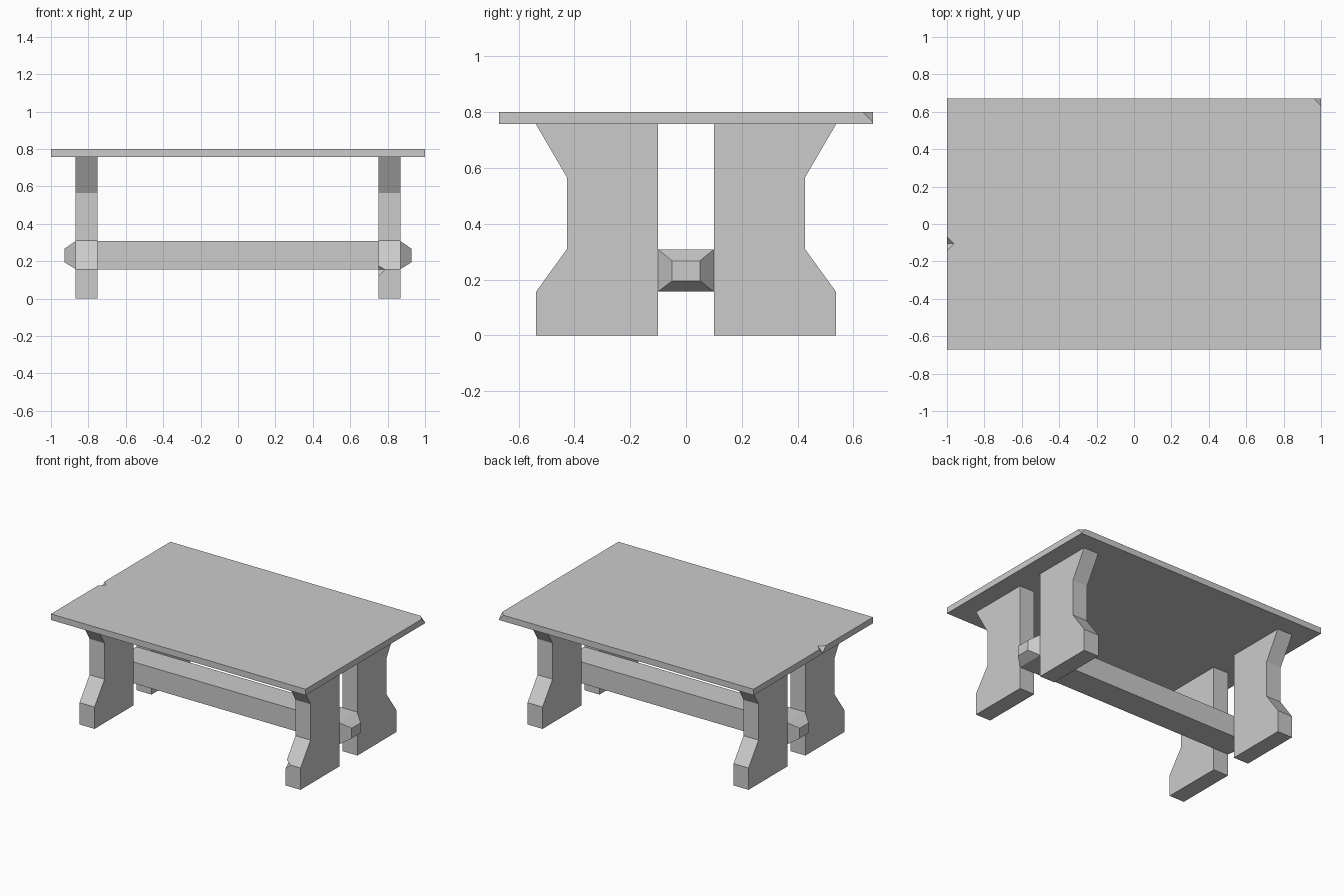
import bpy
import bmesh

cube = bpy.data.objects.get("Cube")
if cube:
    bpy.data.objects.remove(cube, do_unlink=True)

grey = bpy.data.materials.new("plain grey")
grey.use_nodes = True
colour = (0.6, 0.6, 0.6, 1)
grey.diffuse_color = colour
grey.node_tree.nodes["Principled BSDF"].inputs["Base Color"].default_value = colour


def loft(name, sections):
    """Skin a closed solid through matching rings of points."""
    bm = bmesh.new()
    rings = [[bm.verts.new(p) for p in ring] for ring in sections]
    n = len(rings[0])
    for a, b in zip(rings, rings[1:]):
        for i in range(n):
            j = (i + 1) % n
            bm.faces.new((a[i], a[j], b[j], b[i]))
    bm.faces.new(rings[0])
    bm.faces.new(rings[-1])
    bmesh.ops.recalc_face_normals(bm, faces=bm.faces)
    mesh = bpy.data.meshes.new(name)
    bm.to_mesh(mesh)
    bm.free()
    mesh.materials.append(grey)
    obj = bpy.data.objects.new(name, mesh)
    bpy.context.collection.objects.link(obj)
    return obj


def rectangle(x, half_y, low, high):
    return [(x, -half_y, low), (x, half_y, low), (x, half_y, high), (x, -half_y, high)]


def chip(target, place, size=0.037):
    """Nick an edge or corner with a hidden eight-sided cutter."""
    bm = bmesh.new()
    for axis in range(3):
        for sign in (-1, 1):
            p = list(place)
            p[axis] += sign * size
            bm.verts.new(p)
    bmesh.ops.convex_hull(bm, input=bm.verts)
    bmesh.ops.recalc_face_normals(bm, faces=bm.faces)
    mesh = bpy.data.meshes.new("chip_cutter")
    bm.to_mesh(mesh)
    bm.free()
    mesh.materials.append(grey)
    cutter = bpy.data.objects.new("chip_cutter", mesh)
    bpy.context.collection.objects.link(cutter)
    cutter.hide_render = True
    cutter.hide_viewport = True
    cutter.display_type = 'WIRE'
    mod = target.modifiers.new("chip", 'BOOLEAN')
    mod.operation = 'DIFFERENCE'
    mod.solver = 'EXACT'
    mod.object = cutter


# Table top
TOP, UNDER, DEPTH = 0.8, 0.757, 0.67
table_top = loft("table_top", [rectangle(x, DEPTH, UNDER, TOP) for x in (-1, 1)])

# Four waisted plank legs
profile = [(0.1, 0), (0.538, 0), (0.538, 0.155), (0.426, 0.31),
           (0.426, 0.565), (0.538, UNDER), (0.1, UNDER)]
legs = {}
for side, sx in (("left", 1), ("right", -1)):
    for end, sy in (("front", -1), ("back", 1)):
        name = f"{end}_{side}_leg"
        legs[name] = loft(name, [[(sx * x, sy * y, z) for y, z in profile]
                                 for x in (0.75, 0.868)])

# Stretcher beam with tapered ends
tip, body = (0.05, 0.195, 0.267), (0.1, 0.157, 0.308)
loft("stretcher_beam", [rectangle(-0.928, *tip), rectangle(-0.868, *body),
                        rectangle(0.868, *body), rectangle(0.928, *tip)])

# Worn chips
chip(table_top, (1, DEPTH, TOP))
chip(table_top, (-1, -0.105, TOP))
chip(legs["front_left_leg"], (0.75, -0.538, 0.155))
